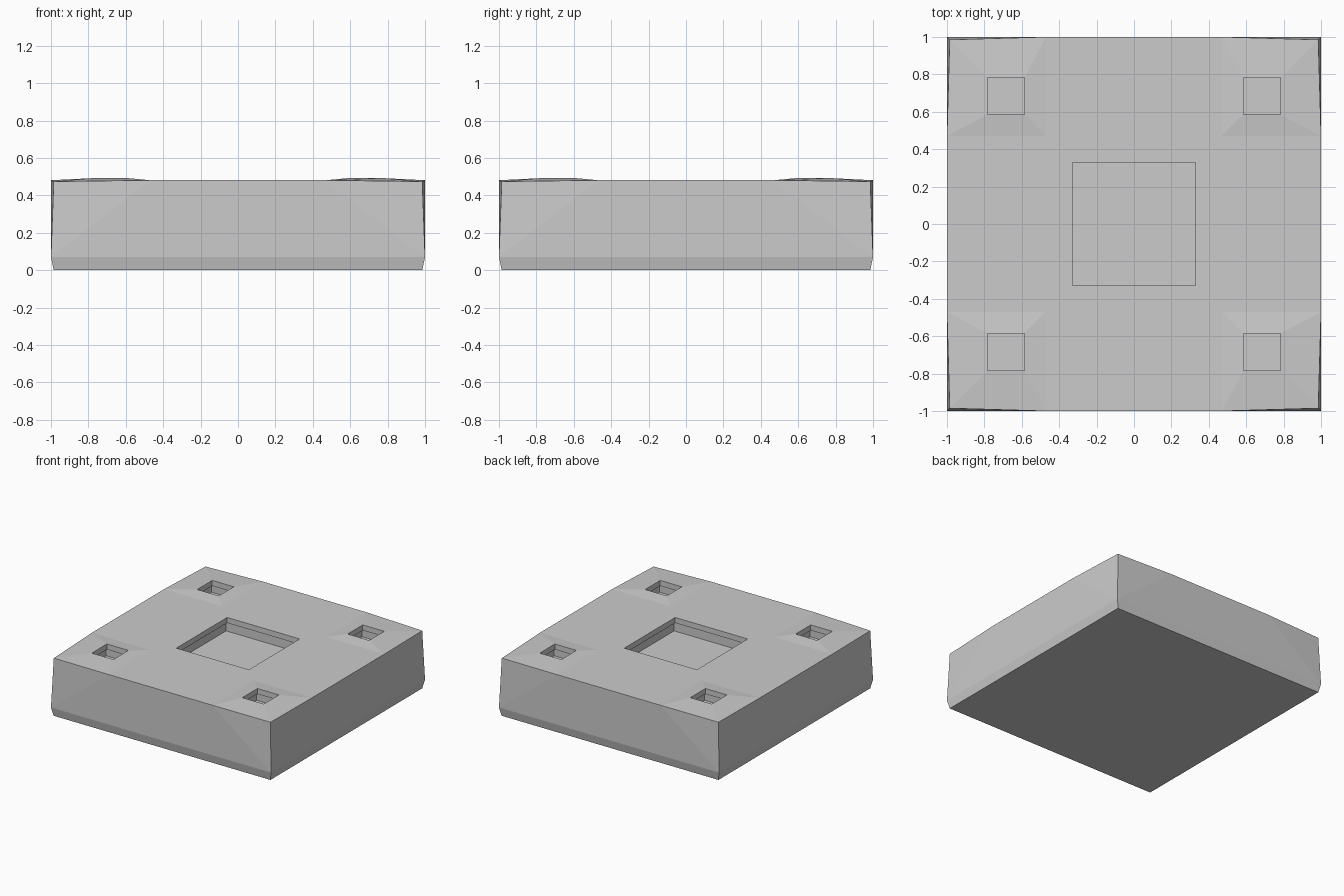
import bpy, bmesh

if "Cube" in bpy.data.objects:
    bpy.data.objects.remove(bpy.data.objects["Cube"])

bm = bmesh.new()
CORNERS = [(-1, -1), (1, -1), (1, 1), (-1, 1)]


def square(half, z, cx=0.0, cy=0.0):
    return [bm.verts.new((cx + half * a, cy + half * b, z)) for a, b in CORNERS]


def bridge(r1, r2):
    for i in range(len(r1)):
        j = (i + 1) % len(r1)
        bm.faces.new((r1[i], r1[j], r2[j], r2[i]))


def pocket(half, z, lip, depth, undercut, cx=0.0, cy=0.0):
    # Recess with a thin lip, a slightly wider cavity below and a flat floor
    rings = [square(h, zz, cx, cy) for h, zz in (
        (half, z), (half, z - lip), (half + undercut, z - lip),
        (half + undercut, z - depth))]
    for r1, r2 in zip(rings, rings[1:]):
        bridge(r1, r2)
    bm.faces.new(rings[-1])
    return rings[0]


# Bottom with bevelled foot
foot = square(0.985, 0.0)
belt = square(1.0, 0.07)
bm.faces.new(foot)
bridge(foot, belt)

# Top control grid: outer corners are pulled in and lowered
N = [-1.0, -0.47, 0.47, 1.0]
grid = {}
for i, x in enumerate(N):
    for j, y in enumerate(N):
        corner = abs(x) == 1 and abs(y) == 1
        k = 0.985 if corner else 1.0
        grid[i, j] = bm.verts.new((x * k, y * k, 0.474 if corner else 0.481))

# Side walls, twisting slightly towards the corners
edges = [[(0, 0), (1, 0), (2, 0), (3, 0)], [(3, 0), (3, 1), (3, 2), (3, 3)],
         [(3, 3), (2, 3), (1, 3), (0, 3)], [(0, 3), (0, 2), (0, 1), (0, 0)]]
for s, keys in enumerate(edges):
    a, b, c, d = [grid[k] for k in keys]
    lo, hi = belt[s], belt[(s + 1) % 4]
    bm.faces.new((lo, b, a))
    bm.faces.new((lo, hi, c, b))
    bm.faces.new((hi, d, c))

# Top surface: flat cross, central pocket, raised frames round corner pockets
for i in range(3):
    for j in range(3):
        cell = [grid[i, j], grid[i + 1, j], grid[i + 1, j + 1], grid[i, j + 1]]
        if i == 1 and j == 1:
            bridge(cell, pocket(0.33, 0.481, 0.045, 0.13, 0.03))
        elif i != 1 and j != 1:
            bridge(cell, pocket(0.098, 0.492, 0.045, 0.11, 0.02,
                                0.684 * (i - 1), 0.684 * (j - 1)))
        else:
            bm.faces.new(cell)

bmesh.ops.recalc_face_normals(bm, faces=bm.faces)
mesh = bpy.data.meshes.new("base_block")
bm.to_mesh(mesh)
bm.free()
bpy.context.collection.objects.link(bpy.data.objects.new("base_block", mesh))
